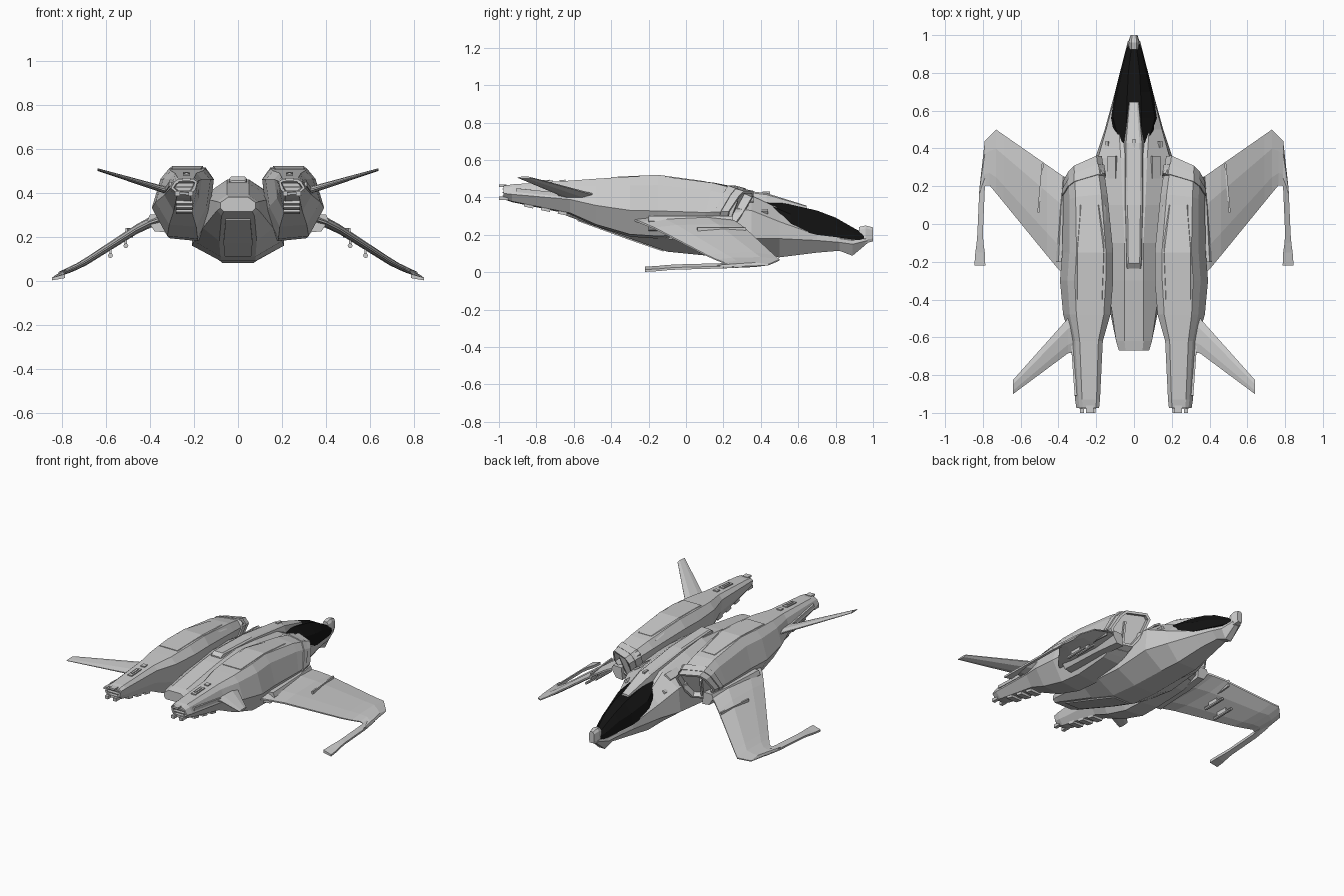
import bpy, bmesh
from mathutils import Matrix, Vector

black = bpy.data.materials.new("black_glass")
black.diffuse_color = (0.006, 0.006, 0.006, 1)


def finish(name, bm, mirror=False, mat=None):
    me = bpy.data.meshes.new(name)
    bm.to_mesh(me)
    bm.free()
    ob = bpy.data.objects.new(name, me)
    bpy.context.collection.objects.link(ob)
    if mirror:
        ob.modifiers.new("mirror", 'MIRROR').use_mirror_merge = False
    if mat:
        me.materials.append(mat)
    return ob


def loft(name, rings, mirror=False, mat=None, recess=()):
    """Skin rings of points; recess = ((cap index, rim, depth), ...)"""
    bm = bmesh.new()
    vs = [[bm.verts.new(p) for p in r] for r in rings]
    n = len(rings[0])
    for a, b in zip(vs, vs[1:]):
        for i in range(n):
            j = (i + 1) % n
            bm.faces.new((a[i], a[j], b[j], b[i]))
    caps = [bm.faces.new(vs[0]), bm.faces.new(vs[-1])]
    bmesh.ops.recalc_face_normals(bm, faces=bm.faces)
    for i, rim, depth in recess:
        bmesh.ops.inset_individual(bm, faces=[caps[i]], thickness=rim, depth=0)
        bmesh.ops.inset_individual(bm, faces=[caps[i]], thickness=rim * 0.4, depth=-depth)
    return finish(name, bm, mirror, mat)


def hull(name, sections, **kw):
    """Symmetric loft along y from half profiles running bottom to top."""
    rings = []
    for y, pts in sections:
        rings.append([(x, y, z) for x, z in pts] + [(-x, y, z) for x, z in reversed(pts)])
    return loft(name, rings, **kw)


def blade(name, sections):
    """Wing loft along x: (x, front y, back y, z, thickness), mirrored."""
    shape = ((0, .12), (.3, .5), (.75, .4), (1, .1), (1, -.1), (.75, -.4), (.3, -.5), (0, -.12))
    return loft(name, [[(x, f + (b - f) * u, z + t * v) for u, v in shape]
                       for x, f, b, z, t in sections], mirror=True)


def box(name, c, s, rx=0, ry=0, rz=0, mirror=True):
    bm = bmesh.new()
    m = (Matrix.Translation(c) @ Matrix.Rotation(rz, 4, 'Z') @ Matrix.Rotation(ry, 4, 'Y')
         @ Matrix.Rotation(rx, 4, 'X') @ Matrix.Diagonal((*s, 1)))
    bmesh.ops.create_cube(bm, size=1, matrix=m)
    return finish(name, bm, mirror)


# Central fuselage
hull("fuselage", [
    (.97, [(.015, .155), (.032, .17), (.03, .18), (.015, .19)]),
    (.89, [(.022, .088), (.052, .15), (.047, .17), (.03, .18)]),
    (.82, [(.03, .115), (.07, .16), (.065, .18), (.04, .2)]),
    (.70, [(.05, .105), (.10, .17), (.095, .20), (.06, .24)]),
    (.50, [(.07, .08), (.155, .18), (.148, .27), (.08, .34)]),
    (.35, [(.075, .085), (.205, .18), (.19, .33), (.07, .41)]),
    (.10, [(.08, .09), (.21, .16), (.20, .36), (.06, .445)]),
    (-.10, [(.08, .11), (.20, .18), (.18, .37), (.05, .46)]),
    (-.30, [(.085, .18), (.16, .24), (.14, .37), (.05, .44)]),
    (-.62, [(.075, .295), (.095, .32), (.095, .36), (.05, .39)]),
    (-.67, [(.065, .315), (.08, .33), (.08, .355), (.045, .38)])])

# Nose tip and chin
hull("nose_tip", [
    (1.0, [(.014, .165), (.018, .18), (.018, .225), (.01, .24)]),
    (.96, [(.024, .155), (.032, .175), (.026, .235), (.014, .25)]),
    (.925, [(.02, .155), (.03, .175), (.02, .225), (.012, .242)])])

# Glass canopy
hull("canopy", [
    (.965, [(.028, .17), (.024, .19), (.010, .20)]),
    (.90, [(.049, .174), (.042, .21), (.018, .235)]),
    (.80, [(.075, .188), (.064, .25), (.03, .292)]),
    (.70, [(.099, .20), (.085, .27), (.035, .33)]),
    (.56, [(.127, .236), (.11, .31), (.04, .362)]),
    (.50, [(.112, .30), (.095, .335), (.04, .372)]),
    (.43, [(.08, .35), (.07, .368), (.04, .38)])], mat=black)

# Dorsal spine with stepped rear
hull("spine", [
    (.645, [(.03, .31), (.024, .352), (.014, .356)]),
    (.43, [(.06, .35), (.042, .415), (.03, .423)]),
    (.10, [(.06, .40), (.045, .455), (.034, .463)]),
    (-.21, [(.045, .42), (.038, .466), (.03, .474)]),
    (-.235, [(.045, .42), (.036, .45), (.028, .455)])])
# Sloped hatch on the rear underside
hull("rear_hatch", [
    (-.12, [(.06, .11), (.055, .14)]),
    (-.30, [(.066, .172), (.066, .20)]),
    (-.58, [(.056, .274), (.056, .30)])])

# Engine nacelles: (y, inner x, outer x, bottom z, top z, slant z, slant x)
SHAPE = ((.14, 1), (.72, 1), (.86, .85), (1, .44), (.75, .04), (.26, 0), (.07, .36), (0, .84))


def nacelle_ring(y, xi, xo, zb, zt, kz=0, kx=0):
    cx, cz = (xi + xo) / 2, (zb + zt) / 2
    ring = []
    for u, v in SHAPE:
        x, z = xi + (xo - xi) * u, zb + (zt - zb) * v
        ring.append((x, y + kz * (z - cz) - kx * (x - cx), z))
    return ring


loft("engine_nacelle", [nacelle_ring(*s) for s in [
    (.28, .17, .375, .24, .435, .5, .45),
    (.12, .14, .375, .195, .478, .2, .1),
    (-.15, .11, .38, .18, .516),
    (-.30, .11, .392, .19, .511),
    (-.48, .125, .375, .245, .50),
    (-.62, .165, .335, .31, .49),
    (-.93, .18, .312, .375, .47),
    (-.975, .185, .305, .39, .462)]],
    mirror=True, recess=((0, .016, .10), (1, .012, .06)))

# Raised armour collar behind each intake
loft("intake_collar", [nacelle_ring(*s) for s in [
    (.235, .158, .381, .225, .449, .45, .4),
    (.19, .148, .382, .21, .463, .4, .3)]], mirror=True)
# Armour plate on top of each nacelle
loft("nacelle_top_plate", [
    [(.15, y, z - .02), (a, y, z), (b, y, z), (.31, y, z - .02)]
    for y, a, b, z in [(.10, .19, .28, .487), (-.15, .16, .30, .521), (-.40, .17, .30, .509)]],
    mirror=True)

# Splitter inside each intake
box("intake_splitter", (.275, .22, .335), (.012, .08, .13), rx=-.4, rz=-.4)

# Exhaust: nozzle vanes, underside slats, tail prongs and top vents
for i in range(3):
    box(f"nozzle_vane_{i}", (.245, -.955, .408 + i * .018), (.085, .05, .005))
    box(f"exhaust_slat_{i}", (.245, -.66 - i * .09, .318 + i * .019), (.075, .05, .02), rx=-.2)
for i, x in enumerate((.215, .275)):
    box(f"tail_prong_{i}", (x, -.975, .396), (.022, .05, .02))
box("tail_prong_top", (.235, -.98, .462), (.04, .04, .012))
box("nacelle_vent_frame", (.235, -.76, .482), (.032, .10, .012), rx=.06)
box("nacelle_vent", (.235, -.76, .487), (.014, .06, .012), rx=.06)
box("nacelle_latch", (.235, -.66, .489), (.03, .03, .01), rx=.06)
box("nacelle_side_rail", (.318, -.77, .425), (.012, .28, .02), rz=-.07, rx=-.1)

# Main wings drooping outward
blade("main_wing", [
    (.33, .225, -.30, .288, .05),
    (.40, .27, -.24, .265, .05),
    (.46, .312, -.168, .235, .045),
    (.69, .472, .114, .088, .036),
    (.73, .50, .163, .066, .03),
    (.765, .465, .205, .05, .028),
    (.79, .44, .205, .04, .024),
    (.817, .20, .16, .03, .02)])
# Trailing wingtip prongs
loft("wingtip_prong", [
    [(a, y, z + .012), (b, y, z - .004), (b, y, z - .016), (a, y, z - .006)]
    for y, a, b, z in [(.30, .775, .805, .042), (.18, .79, .819, .036), (-.05, .80, .829, .030),
                       (-.10, .797, .833, .027), (-.15, .79, .84, .022), (-.22, .787, .845, .018)]],
    mirror=True)
# Hinge fairing at the wing root
loft("wing_root_fairing", [
    [(x - .06, y, .30), (x, y, .302), (x + .012, y, .275), (x - .02, y, .225), (x - .07, y, .22)]
    for y, x in ((.25, .365), (.10, .385), (-.20, .40))], mirror=True)

# Wing fence and underwing gun pods
box("wing_fence", (.495, .19, .218), (.01, .26, .045), rz=.09)
for i, x in enumerate((.51, .58)):
    z = .235 - (x - .46) * .64
    box(f"gun_pylon_{i}", (x, .14, z - .022), (.01, .08, .04))
    bm = bmesh.new()
    bmesh.ops.create_cone(bm, cap_ends=True, segments=8, radius1=.011, radius2=.008, depth=.16,
                          matrix=Matrix.Translation((x, .15, z - .044)) @ Matrix.Rotation(-1.5708, 4, 'X'))
    finish(f"gun_pod_{i}", bm, mirror=True)

# Upswept tail fins
blade("tail_fin", [
    (.27, -.42, -.67, .395, .04),
    (.35, -.50, -.685, .418, .032),
    (.64, -.825, -.90, .506, .012)])

# Small deck details beside the canopy
box("deck_sensor", (.14, .42, .325), (.022, .035, .02), ry=.6)
box("deck_panel", (.115, .30, .39), (.05, .12, .012), ry=.55)
box("spine_beacon", (0, .43, .425), (.016, .04, .012), mirror=False)
